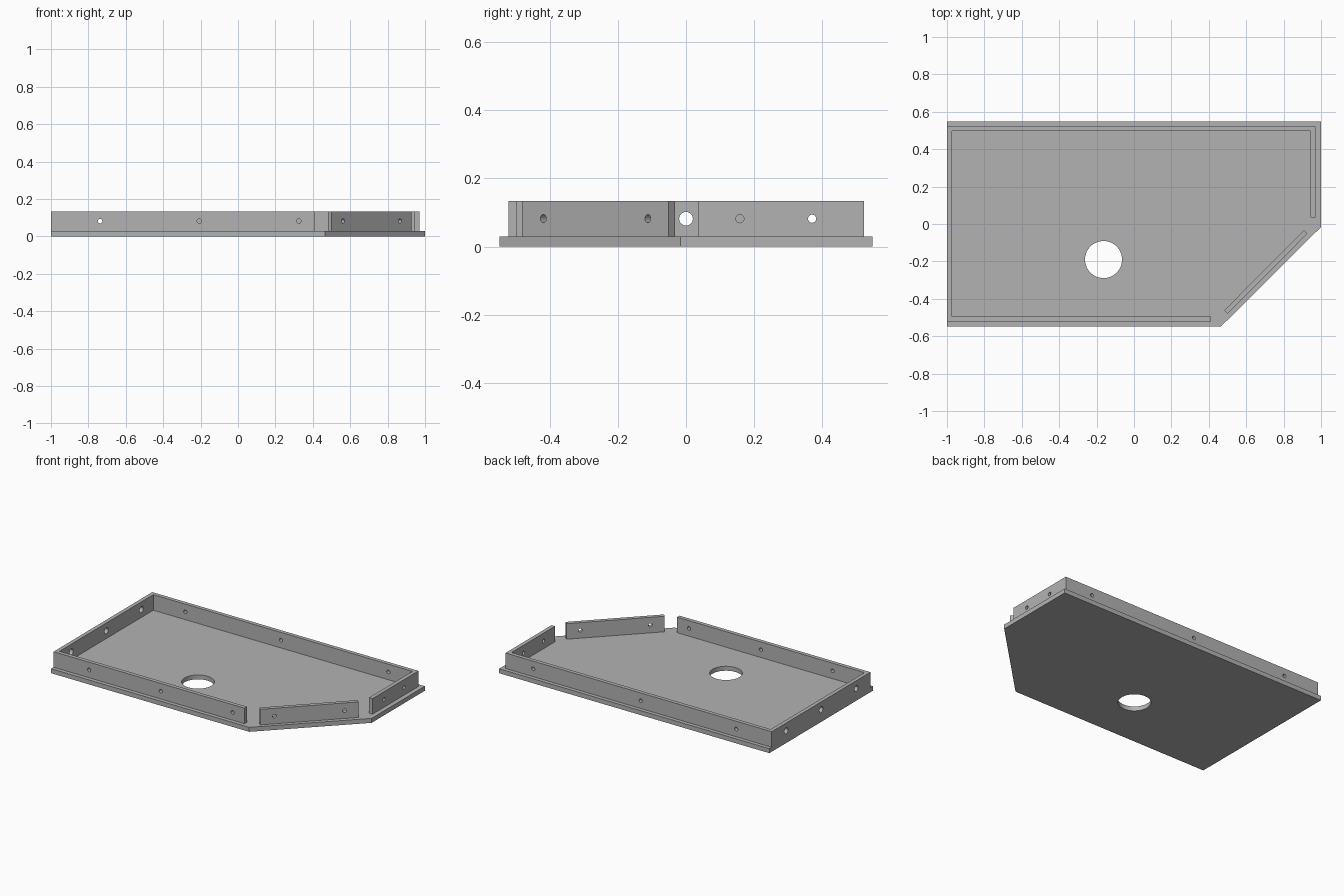
import bpy
import bmesh
import math
from mathutils import Matrix, Vector

cube = bpy.data.objects.get("Cube")
if cube:
    bpy.data.objects.remove(cube, do_unlink=True)

PLATE_TOP = 0.03
WALL_TOP = 0.134
THICK = 0.026
HOLE_Z = 0.082
SMALL, LARGE = 0.012, 0.02

grey = bpy.data.materials.new("plain grey")
grey.use_nodes = True
grey.diffuse_color = (0.45, 0.45, 0.45, 1)
grey.node_tree.nodes["Principled BSDF"].inputs["Base Color"].default_value = grey.diffuse_color


def make_object(name, bm):
    bmesh.ops.recalc_face_normals(bm, faces=bm.faces)
    mesh = bpy.data.meshes.new(name)
    bm.to_mesh(mesh)
    bm.free()
    mesh.materials.append(grey)
    obj = bpy.data.objects.new(name, mesh)
    bpy.context.collection.objects.link(obj)
    return obj


def prism(name, outline, bottom, top):
    """Extrude a flat outline upwards."""
    bm = bmesh.new()
    face = bm.faces.new([bm.verts.new((x, y, bottom)) for x, y in outline])
    result = bmesh.ops.extrude_face_region(bm, geom=[face])
    verts = [v for v in result["geom"] if isinstance(v, bmesh.types.BMVert)]
    bmesh.ops.translate(bm, verts=verts, vec=(0, 0, top - bottom))
    return make_object(name, bm)


def drill(obj, centres, axis, radius, depth, sides=32):
    """Cut round holes through an object along one axis."""
    bm = bmesh.new()
    turn = Vector(axis).to_track_quat('Z', 'Y').to_matrix().to_4x4()
    for centre in centres:
        bmesh.ops.create_cone(bm, cap_ends=True, segments=sides, radius1=radius,
                              radius2=radius, depth=depth,
                              matrix=Matrix.Translation(centre) @ turn)
    cutter = make_object(obj.name + "_hole_cutter", bm)
    cutter.hide_render = True
    cutter.hide_viewport = True
    mod = obj.modifiers.new("holes", 'BOOLEAN')
    mod.operation = 'DIFFERENCE'
    mod.solver = 'EXACT'
    mod.object = cutter


def wall(name, start, end, holes, radius):
    """Upright strip whose outer face runs start to end, inside on its left."""
    a, b = Vector(start), Vector(end)
    along = (b - a).normalized()
    inward = Vector((-along.y, along.x))
    inset = inward * THICK
    obj = prism(name, [a, b, b + inset, a + inset], PLATE_TOP, WALL_TOP)
    centres = [(*(a + along * d + inset / 2), HOLE_Z) for d in holes]
    drill(obj, centres, (*inward, 0), radius, THICK * 3)
    return obj


# Base plate with one clipped corner and a round opening
plate = prism("base_plate", [(-1, -0.547), (0.466, -0.547), (1, -0.016),
                             (1, 0.547), (-1, 0.547)], 0, PLATE_TOP)
drill(plate, [(-0.163, -0.19, PLATE_TOP / 2)], (0, 0, 1), 0.099, 0.2, 64)

# Rim walls, with hole distances measured from each start point
wall("front_wall", (-1, -0.521), (0.413, -0.521), (0.263, 0.793, 1.325), SMALL)
wall("corner_wall", (0.5, -0.481), (0.927, -0.051), (0.088, 0.52), SMALL)
wall("left_wall", (0.97, 0.036), (0.97, 0.522), (0.122, 0.334), SMALL)

# Back and right walls meet in mitred-free butt joints inside the rim
wall("back_wall", (0.97, 0.522), (-1, 0.522), (0.205, 1.0, 1.707), SMALL)
wall("right_wall", (-1, 0.522 - THICK), (-1, -0.521 + THICK),
     (0.126, 0.496, 0.866), LARGE)

# Keep the neighbouring wall from overlapping the back wall
for v in bpy.data.objects["left_wall"].data.vertices:
    if v.co.y > 0.5:
        v.co.y -= THICK
